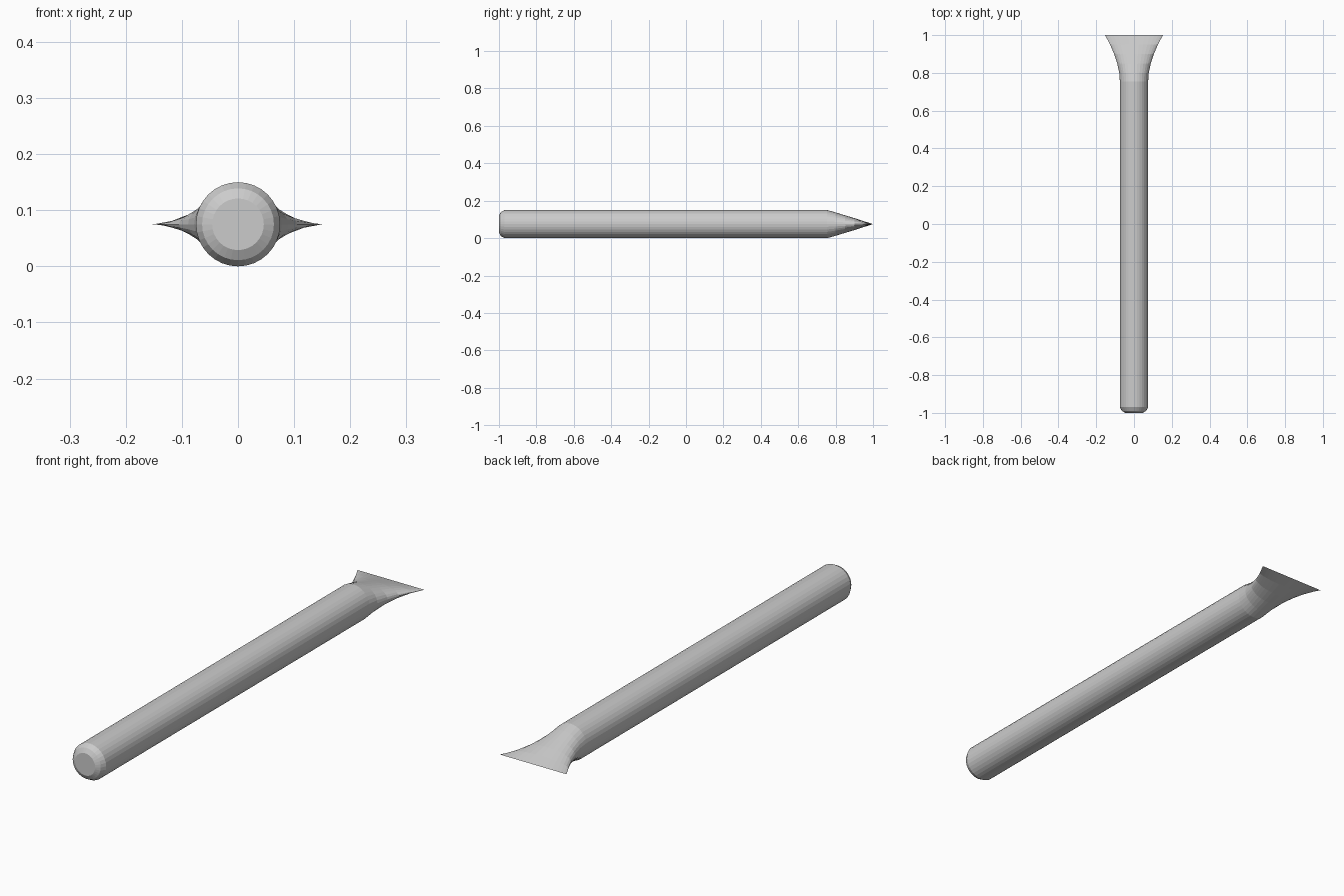
import bpy, bmesh
from math import cos, sin, tau

if "Cube" in bpy.data.objects:
    bpy.data.objects.remove(bpy.data.objects["Cube"])

SIDES = 32
CZ = 0.075

# Stations along the rod: (y, half width, half height)
stations = [
    (-1.0, 0.046, 0.046), (-0.99, 0.064, 0.064), (-0.97, 0.075, 0.075),
    (0.755, 0.075, 0.075), (0.80, 0.078, 0.0625), (0.85, 0.089, 0.047),
    (0.90, 0.105, 0.032), (0.95, 0.127, 0.016), (1.0, 0.153, 0.0),
]


def ring(bm, y, w, h):
    return [bm.verts.new((w * cos(tau * i / SIDES), y, CZ + h * sin(tau * i / SIDES)))
            for i in range(SIDES)]


# Round shaft with a chamfered butt, flattened into a flared chisel edge
bm = bmesh.new()
rings = [ring(bm, *s) for s in stations]
for a, b in zip(rings, rings[1:]):
    for i in range(SIDES):
        j = (i + 1) % SIDES
        bm.faces.new((a[i], a[j], b[j], b[i]))
bm.faces.new(rings[0])
# Weld the upper and lower halves into one sharp edge
bmesh.ops.remove_doubles(bm, verts=rings[-1], dist=0.0001)
bmesh.ops.recalc_face_normals(bm, faces=bm.faces)

mesh = bpy.data.meshes.new("chisel_rod")
bm.to_mesh(mesh)
bm.free()
rod = bpy.data.objects.new("chisel_rod", mesh)
bpy.context.collection.objects.link(rod)
